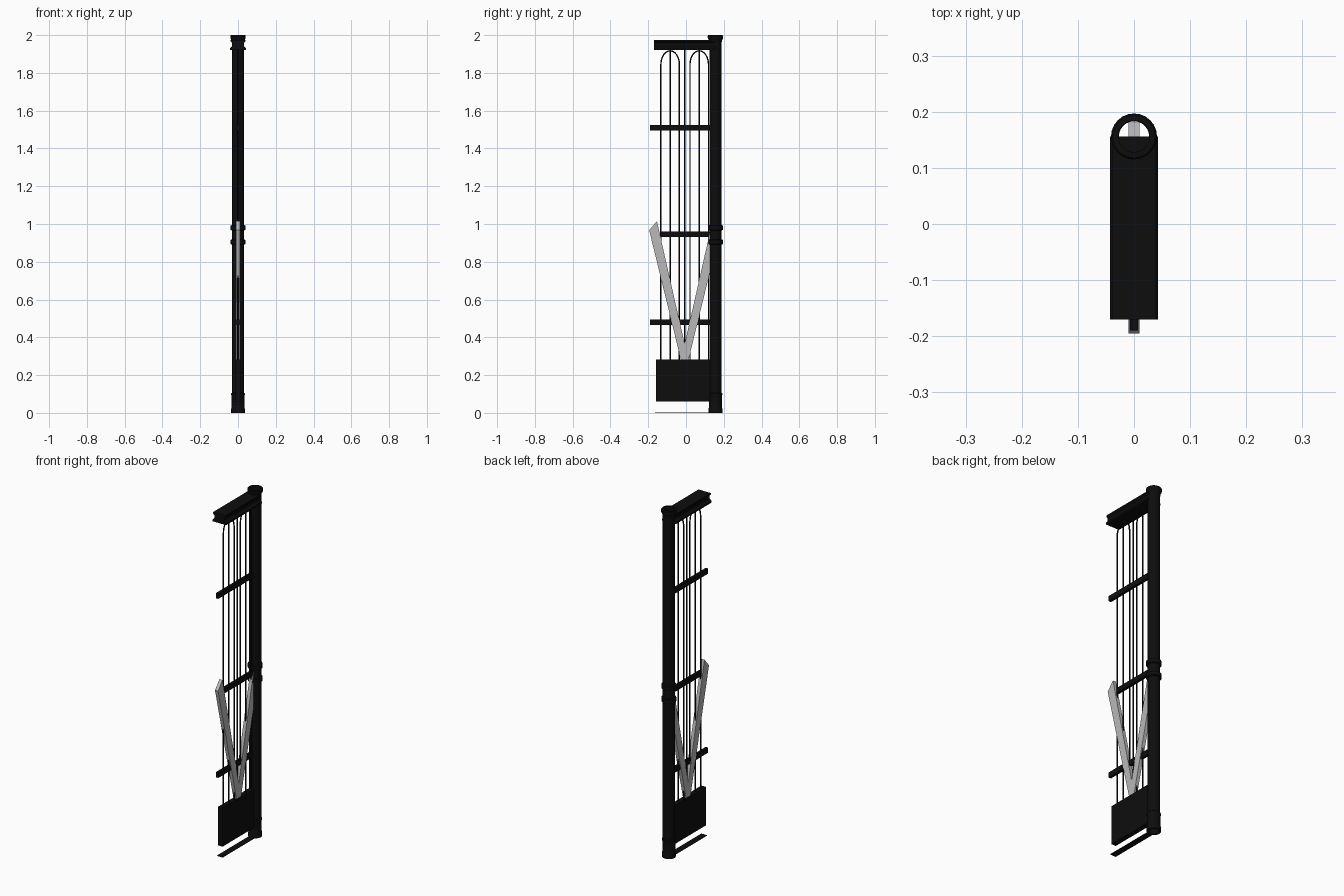
import bpy, bmesh, math

cube = bpy.data.objects.get("Cube")
if cube:
    bpy.data.objects.remove(cube, do_unlink=True)

POST_Y = 0.156      # post axis
MID_Y = -0.007      # centre line of the railing


def material(name, value):
    m = bpy.data.materials.new(name)
    m.use_nodes = True
    colour = (value, value, value, 1)
    m.diffuse_color = colour
    m.node_tree.nodes["Principled BSDF"].inputs["Base Color"].default_value = colour
    return m


black = material("black iron", 0.004)
grey = material("light grey steel", 0.48)


def finish(name, bm, mat, smooth=False):
    bmesh.ops.recalc_face_normals(bm, faces=bm.faces)
    mesh = bpy.data.meshes.new(name)
    bm.to_mesh(mesh)
    bm.free()
    mesh.materials.append(mat)
    ob = bpy.data.objects.new(name, mesh)
    bpy.context.collection.objects.link(ob)
    if smooth:
        bpy.ops.object.select_all(action='DESELECT')
        bpy.context.view_layer.objects.active = ob
        ob.select_set(True)
        bpy.ops.object.shade_smooth_by_angle(angle=math.radians(35))
    return ob


def box(name, half_x, y0, y1, z0, z1, mat):
    bm = bmesh.new()
    bmesh.ops.create_cube(bm, size=1)
    for v in bm.verts:
        v.co.x *= 2 * half_x
        v.co.y = y0 if v.co.y < 0 else y1
        v.co.z = z0 if v.co.z < 0 else z1
    return finish(name, bm, mat)


def prism(name, points, offset, mat):
    """Extrude a closed outline along the offset vector."""
    bm = bmesh.new()
    face = bm.faces.new([bm.verts.new(p) for p in points])
    ext = bmesh.ops.extrude_face_region(bm, geom=[face], use_keep_orig=True)
    verts = [g for g in ext["geom"] if isinstance(g, bmesh.types.BMVert)]
    bmesh.ops.translate(bm, verts=verts, vec=offset)
    return finish(name, bm, mat)


def lathe(name, profile, mat, sides=24):
    """Revolve a closed radius/height outline about the post axis."""
    bm = bmesh.new()
    rings = []
    for r, z in profile:
        rings.append([bm.verts.new((r * math.cos(2 * math.pi * i / sides),
                                    POST_Y + r * math.sin(2 * math.pi * i / sides), z))
                      for i in range(sides)])
    for a, b in zip(rings, rings[1:] + rings[:1]):
        for i in range(sides):
            j = (i + 1) % sides
            bm.faces.new((a[i], a[j], b[j], b[i]))
    return finish(name, bm, mat, True)


def rod(name, path, radius=0.004):
    """Round bar following a path of y, z points."""
    curve = bpy.data.curves.new(name, 'CURVE')
    curve.dimensions = '3D'
    curve.bevel_depth = radius
    curve.bevel_resolution = 1
    curve.use_fill_caps = True
    spline = curve.splines.new('POLY')
    spline.points.add(len(path) - 1)
    for p, (y, z) in zip(spline.points, path):
        p.co = (0, y, z, 1)
    curve.materials.append(black)
    ob = bpy.data.objects.new(name, curve)
    bpy.context.collection.objects.link(ob)


# Hollow post with base, collars and flared cap
R = 0.032
profile = [(0.027, 0), (0.037, 0), (0.037, 0.02), (0.034, 0.03), (0.034, 0.09),
           (0.036, 0.095), (0.036, 0.102), (R, 0.106)]
for z in (0.905, 0.98):
    profile += [(R, z - 0.014), (0.039, z - 0.011), (0.039, z + 0.011), (R, z + 0.014)]
profile += [(R, 1.95), (0.034, 1.97), (0.04, 1.982), (0.041, 1.988), (0.041, 1.996),
            (0.038, 2.0), (0.028, 2.0)]
lathe("post", profile, black)

# Top beam with a grooved section
half = [(0.043, 1.921), (0.043, 1.931), (0.031, 1.943), (0.031, 1.958),
        (0.039, 1.967), (0.039, 1.975)]
outline = half + [(-x, z) for x, z in reversed(half)]
prism("top_beam", [(x, -0.17, z) for x, z in outline], (0, POST_Y + 0.17, 0), black)

# Cross rails
for name, y0, z in (("lower_rail", -0.19, 0.48), ("middle_rail", -0.13, 0.945),
                    ("upper_rail", -0.19, 1.51)):
    box(name, 0.0075, y0, 0.128, z - 0.015, z + 0.015, black)

# Bottom panel and the ground strip under it
box("bottom_panel", 0.014, -0.16, 0.128, 0.06, 0.282, black)
box("ground_strip", 0.018, -0.165, 0.128, 0, 0.003, black)

# Straight centre bars, and arched bars on both sides
FOOT, SPRING, RISE = 0.27, 1.845, 0.072
rod("centre_bar", [(MID_Y, FOOT), (MID_Y, 1.93)])
for side, word in ((-1, "front"), (1, "rear")):
    c = MID_Y + side * 0.077
    rod(word + "_straight_bar", [(c, FOOT), (c, 1.93)])
    arch = [(c + 0.049 * math.cos(t * math.pi / 12), SPRING + RISE * math.sin(t * math.pi / 12))
            for t in range(13)]
    rod(word + "_arched_bar", [(c + 0.049, FOOT)] + arch + [(c - 0.049, FOOT)])

# Slanted steel arms forming a V
for side, word in ((-1, "front"), (1, "rear")):
    arm = [(0.188, 0.967), (0.147, 1.015), (0, 0.365), (0, 0.24), (0.01, 0.24)]
    prism(word + "_slanted_arm", [(-0.01, MID_Y + side * d, z) for d, z in arm],
          (0.02, 0, 0), grey)
